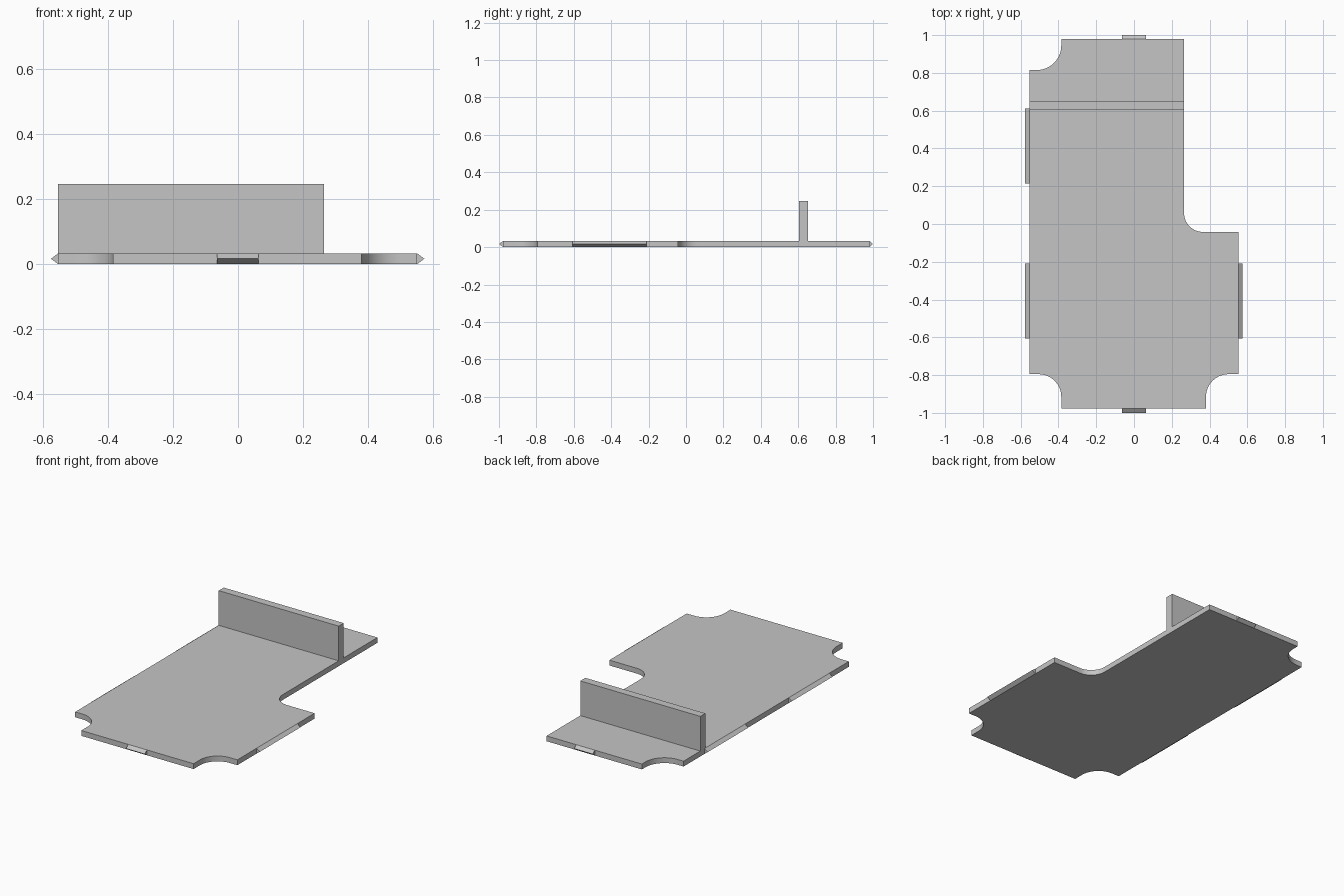
import bpy
import bmesh
import math
from mathutils import Vector

cube = bpy.data.objects.get("Cube")
if cube:
    bpy.data.objects.remove(cube, do_unlink=True)

THICK = 0.033
LEFT, RIGHT = 0.552, -0.554
FRONT, BACK = -0.977, 0.98

grey = bpy.data.materials.new("light grey")
grey.use_nodes = True
grey.diffuse_color = (0.56, 0.56, 0.56, 1)
grey.node_tree.nodes["Principled BSDF"].inputs["Base Color"].default_value = grey.diffuse_color


def extrude(name, points, direction):
    """Extrude a flat outline along a direction into a solid object."""
    bm = bmesh.new()
    face = bm.faces.new([bm.verts.new(p) for p in points])
    result = bmesh.ops.extrude_face_region(bm, geom=[face], use_keep_orig=True)
    moved = [v for v in result["geom"] if isinstance(v, bmesh.types.BMVert)]
    bmesh.ops.translate(bm, verts=moved, vec=direction)
    bmesh.ops.recalc_face_normals(bm, faces=bm.faces)
    mesh = bpy.data.meshes.new(name)
    bm.to_mesh(mesh)
    bm.free()
    mesh.materials.append(grey)
    obj = bpy.data.objects.new(name, mesh)
    bpy.context.collection.objects.link(obj)
    return obj


def rounded(corners, steps=14):
    """Turn (x, y, radius) corners into an outline with filleted corners."""
    outline = []
    for i, (x, y, r) in enumerate(corners):
        p = Vector((x, y, 0))
        if r == 0:
            outline.append(p)
            continue
        before = (Vector((*corners[i - 1][:2], 0)) - p).normalized()
        after = (Vector((*corners[(i + 1) % len(corners)][:2], 0)) - p).normalized()
        centre = p + r * (before + after)
        for s in range(steps + 1):
            a = math.pi / 2 * s / steps
            outline.append(centre - r * (after * math.cos(a) + before * math.sin(a)))
    return outline


# Base plate with scooped corners and a stepped left side
corners = [
    (-0.385, FRONT, 0), (0.381, FRONT, 0), (0.381, -0.795, 0.12), (LEFT, -0.795, 0),
    (LEFT, -0.042, 0), (0.265, -0.042, 0.1), (0.265, BACK, 0),
    (-0.385, BACK, 0), (-0.385, 0.815, 0.13), (RIGHT, 0.815, 0),
    (RIGHT, -0.795, 0), (-0.385, -0.795, 0.12),
]
plate = extrude("base_plate", rounded(corners), (0, 0, THICK))
bpy.context.view_layer.objects.active = plate
plate.select_set(True)
bpy.ops.object.shade_smooth_by_angle(angle=math.radians(30))
plate.select_set(False)

# Upright wall across the narrow part
wall = [(RIGHT, 0.603, THICK), (0.265, 0.603, THICK),
        (0.265, 0.652, THICK), (RIGHT, 0.652, THICK)]
extrude("upright_wall", wall, (0, 0, 0.214))


# Wedge-shaped edge tabs
def side_tab(name, edge, tip, start, end):
    profile = [(edge, start, 0), (tip, start, THICK / 2), (edge, start, THICK)]
    extrude(name, profile, (0, end - start, 0))


def end_tab(name, edge, tip):
    profile = [(-0.064, edge, 0), (-0.064, tip, THICK / 2), (-0.064, edge, THICK)]
    extrude(name, profile, (0.127, 0, 0))


side_tab("right_back_tab", RIGHT, -0.576, 0.215, 0.611)
side_tab("right_front_tab", RIGHT, -0.576, -0.606, -0.21)
side_tab("left_tab", LEFT, 0.574, -0.606, -0.21)
end_tab("front_tab", FRONT, -1)
end_tab("back_tab", BACK, 1)
